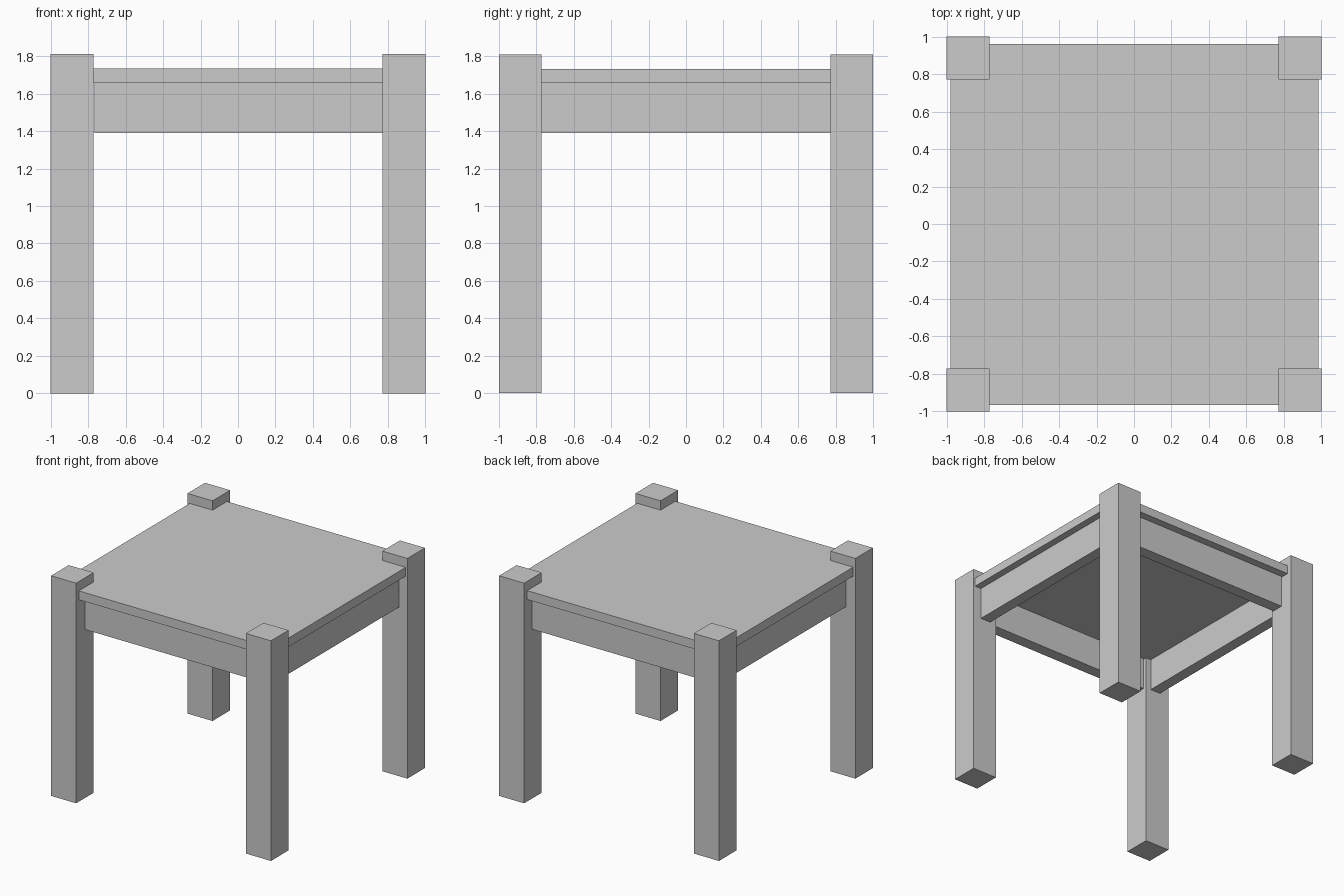
import bpy

if "Cube" in bpy.data.objects:
    bpy.data.objects.remove(bpy.data.objects["Cube"], do_unlink=True)

# One plain grey for the whole table
grey = bpy.data.materials.new("plain_grey")
grey.use_nodes = True
colour = (0.6, 0.6, 0.6, 1)
grey.diffuse_color = colour
grey.node_tree.nodes["Principled BSDF"].inputs["Base Color"].default_value = colour


def box(name, low, high):
    """Add a flat-sided box spanning two opposite corners."""
    centre = [(a + b) / 2 for a, b in zip(low, high)]
    bpy.ops.mesh.primitive_cube_add(size=1, location=centre)
    obj = bpy.context.object
    obj.name = name
    obj.scale = [b - a for a, b in zip(low, high)]
    bpy.ops.object.transform_apply(location=False, rotation=False, scale=True)
    obj.data.materials.append(grey)
    return obj


LEG_INNER = 0.772
LEG_TOP = 1.81
RAIL_BOTTOM, TOP_BOTTOM, TOP_SURFACE = 1.39, 1.66, 1.733

# Square corner legs, standing proud of the table top
for side, sx in (("left", 1), ("right", -1)):
    for end, sy in (("front", -1), ("back", 1)):
        xs = sorted((sx * LEG_INNER, sx))
        ys = sorted((sy * LEG_INNER, sy))
        box(f"{end}_{side}_leg", (xs[0], ys[0], 0), (xs[1], ys[1], LEG_TOP))

# Table top, held between the legs
box("table_top", (-0.98, -0.965, TOP_BOTTOM), (0.985, 0.96, TOP_SURFACE))

# Rails under the top, set in from its edges
for name, y0, y1 in (("front_rail", -0.895, -0.795), ("back_rail", 0.795, 0.895)):
    box(name, (-0.765, y0, RAIL_BOTTOM), (LEG_INNER, y1, TOP_BOTTOM))
for name, x0, x1 in (("right_rail", -0.915, -0.82), ("left_rail", 0.83, 0.925)):
    box(name, (x0, -LEG_INNER, RAIL_BOTTOM), (x1, LEG_INNER, TOP_BOTTOM))
